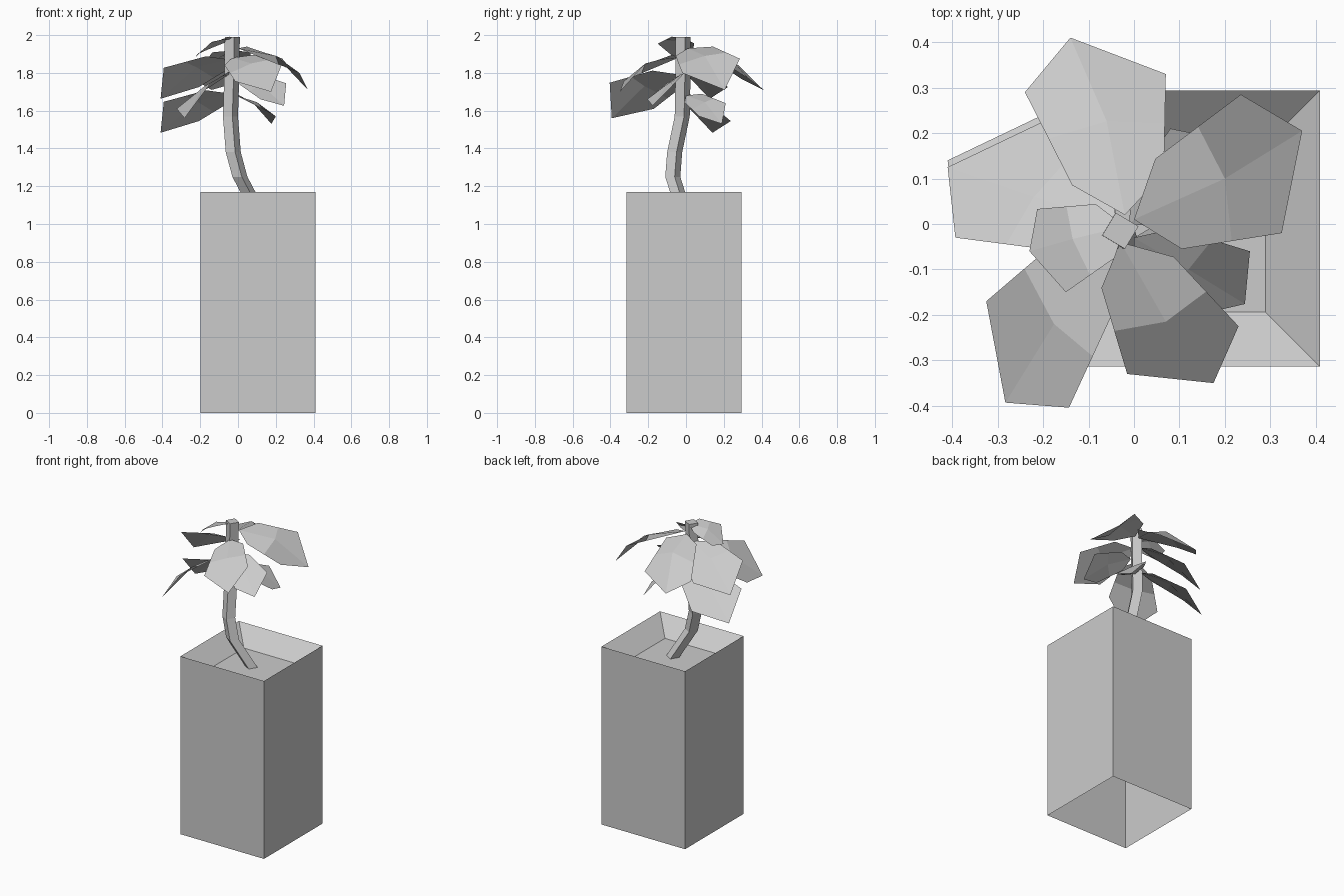
import bpy
import bmesh
import math
from mathutils import Vector

if "Cube" in bpy.data.objects:
    bpy.data.objects.remove(bpy.data.objects["Cube"])


def make_object(name, verts, faces):
    mesh = bpy.data.meshes.new(name)
    mesh.from_pydata(verts, [], faces)
    obj = bpy.data.objects.new(name, mesh)
    bpy.context.collection.objects.link(obj)
    return obj


def loft(name, rings, cap_end):
    """Join equal-sized rings of points with quads."""
    n = len(rings[0])
    verts = [p for ring in rings for p in ring]
    faces = [(r * n + i, r * n + (i + 1) % n, (r + 1) * n + (i + 1) % n, (r + 1) * n + i)
             for r in range(len(rings) - 1) for i in range(n)]
    if cap_end:
        last = (len(rings) - 1) * n
        faces.append(tuple(range(last, last + n)))
    return make_object(name, verts, faces)


def square(cx, cy, z, radius, angle):
    return [(cx + radius * math.cos(angle + i * math.pi / 2),
             cy + radius * math.sin(angle + i * math.pi / 2), z) for i in range(4)]


# Pot: open-bottomed box, sharp rim, sloping inside wall down to the soil
POT = (0.105, -0.01)
HALF = math.sqrt(2)
loft("planter_box", [square(*POT, z, half * HALF, math.pi / 4)
                     for z, half in ((0, 0.304), (1.17, 0.304), (1.07, 0.184))], True)

# Trunk: bent square stem
path = [(0.11, -0.01, 1.06), (0.01, -0.07, 1.25), (-0.025, -0.06, 1.38),
        (-0.04, -0.02, 1.57), (-0.033, -0.016, 1.78), (-0.03, -0.015, 1.99)]
loft("trunk", [square(x, y, z, 0.041, math.radians(-76)) for x, y, z in path], True)


# Leaf: one inner face and two outer faces, folded at the middle
def leaf(name, base, mid, tip, left, right, shift=(0, 0, 0)):
    base, mid, tip, left, right = (Vector(p) + Vector(shift)
                                   for p in (base, mid, tip, left, right))
    half = (left - right) / 2
    root = base.lerp(mid, 0.38)
    l1, r1 = root + half * 0.65, root - half * 0.65
    l2, r2 = (l1 + left) / 2, (r1 + right) / 2
    verts = [base, r1, r2, right, tip, left, l2, l1, mid]
    obj = make_object(name, verts, [(0, 1, 2, 8), (0, 8, 6, 7), (8, 2, 3, 4), (8, 4, 5, 6)])
    return obj


leaf("leaf_back_right", (0, 0.01, 1.93), (0.2, 0.1, 1.89), (0.37, 0.205, 1.71),
     (0.235, 0.285, 1.875), (0.325, -0.02, 1.80))
leaf("leaf_back", (-0.02, 0.02, 1.92), (-0.06, 0.226, 1.89), (-0.14, 0.41, 1.71),
     (-0.24, 0.29, 1.77), (0.07, 0.33, 1.77))
leaf("leaf_front", (-0.03, -0.04, 1.88), (0.07, -0.215, 1.85), (0.175, -0.35, 1.70),
     (0.23, -0.225, 1.84), (-0.015, -0.33, 1.755))
side_leaf = [(-0.04, 0, 1.87), (-0.22, 0.06, 1.83), (-0.41, 0.125, 1.663),
             (-0.393, -0.03, 1.827), (-0.207, 0.222, 1.725)]
side_leaf = [side_leaf[i] for i in (0, 1, 2, 4, 3)]
leaf("leaf_left_upper", *side_leaf)
leaf("leaf_left_lower", *side_leaf, shift=(0, 0.015, -0.18))
leaf("leaf_front_left", (-0.05, -0.03, 1.79), (-0.176, -0.22, 1.73), (-0.283, -0.393, 1.56),
     (-0.143, -0.404, 1.748), (-0.325, -0.17, 1.61))
leaf("leaf_right_small", (0, -0.03, 1.79), (0.12, -0.1, 1.74), (0.244, -0.176, 1.626),
     (0.255, -0.06, 1.745), (0.12, -0.205, 1.66))
leaf("leaf_back_right_low", (-0.01, 0, 1.68), (0.1, 0.1, 1.645), (0.177, 0.19, 1.53),
     (0.08, 0.21, 1.64), (0.2, 0.07, 1.57))
leaf("leaf_top", (-0.02, -0.005, 1.98), (-0.135, -0.033, 1.965), (-0.23, -0.06, 1.88),
     (-0.15, -0.15, 1.955), (-0.213, 0.033, 1.90))

# Make every leaf face upward
for obj in bpy.context.collection.objects:
    if obj.name.startswith("leaf"):
        if sum(p.normal.z for p in obj.data.polygons) < 0:
            obj.data.flip_normals()
